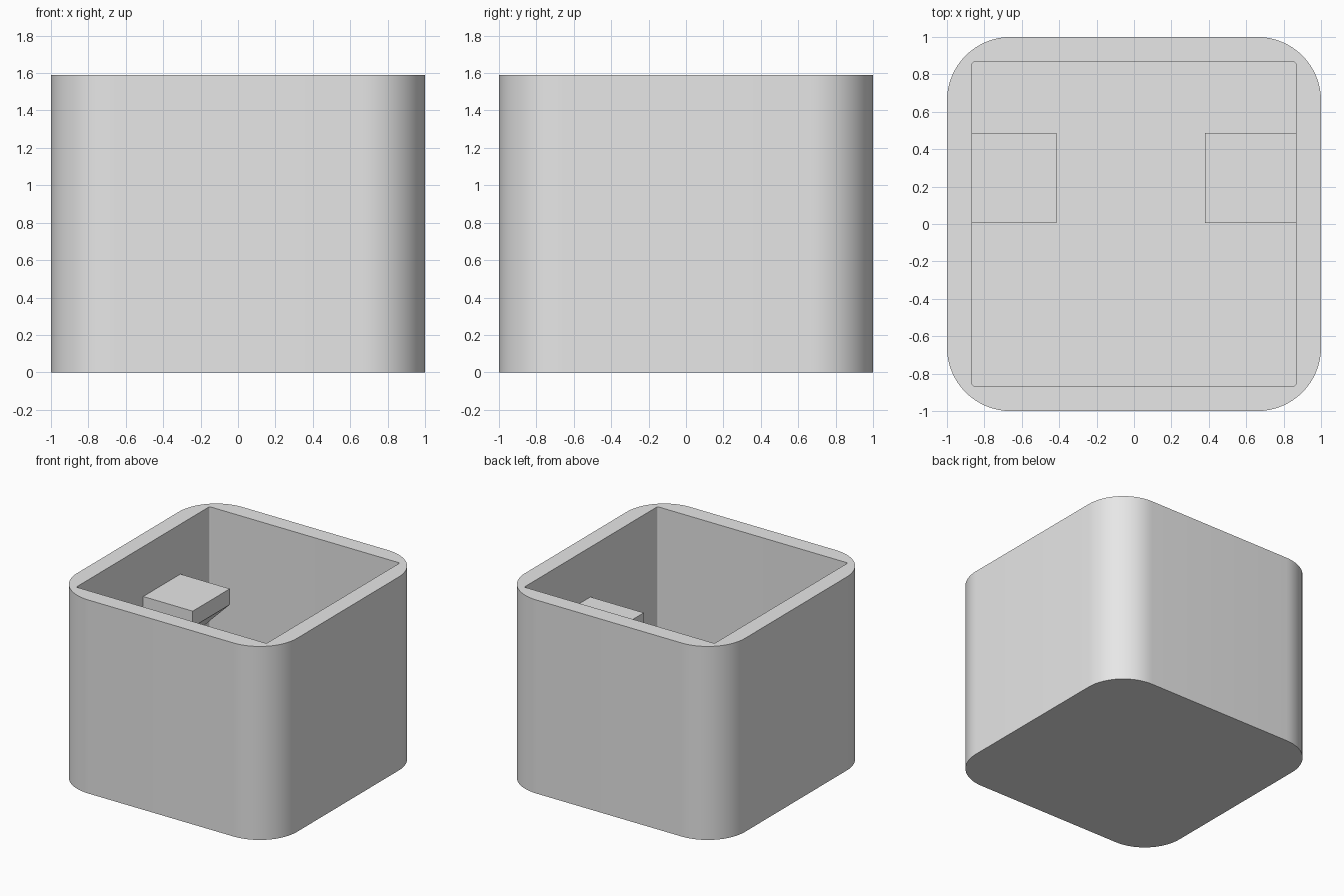
import bpy
import bmesh
from math import cos, sin, pi

HEIGHT = 1.59
FLOOR = 0.135
INNER = 0.865

cube = bpy.data.objects.get("Cube")
if cube:
    bpy.data.objects.remove(cube, do_unlink=True)

grey = bpy.data.materials.new("light grey")
grey.use_nodes = True
grey.diffuse_color = (0.8, 0.8, 0.8, 1)
grey.node_tree.nodes["Principled BSDF"].inputs["Base Color"].default_value = (0.8, 0.8, 0.8, 1)


def finish(bm, name):
    bmesh.ops.recalc_face_normals(bm, faces=bm.faces)
    mesh = bpy.data.meshes.new(name)
    bm.to_mesh(mesh)
    bm.free()
    mesh.materials.append(grey)
    obj = bpy.data.objects.new(name, mesh)
    bpy.context.collection.objects.link(obj)
    return obj


def rounded_square(bm, half, radius, z, steps=16):
    """Ring of vertices around a square with rounded corners."""
    ring = []
    c = half - radius
    for corner, (sx, sy) in enumerate([(1, 1), (-1, 1), (-1, -1), (1, -1)]):
        for i in range(steps + 1):
            a = (corner + i / steps) * pi / 2
            ring.append(bm.verts.new((sx * c + radius * cos(a), sy * c + radius * sin(a), z)))
    return ring


# Open box: rounded outside, nearly square cavity
bm = bmesh.new()
rings = [
    rounded_square(bm, 1, 0.34, 0),
    rounded_square(bm, 1, 0.34, HEIGHT),
    rounded_square(bm, INNER, 0.01, HEIGHT),
    rounded_square(bm, INNER, 0.01, FLOOR),
]
for low, high in zip(rings, rings[1:]):
    for i in range(len(low)):
        bm.faces.new((low[i - 1], low[i], high[i], high[i - 1]))
bm.faces.new(rings[0])
bm.faces.new(rings[-1])
box = finish(bm, "open_box")
bpy.ops.object.select_all(action='DESELECT')
box.select_set(True)
bpy.context.view_layer.objects.active = box
bpy.ops.object.shade_smooth_by_angle(angle=pi / 6)


# Wall brackets: flat ledge with a sloping underside
def bracket(name, side, tip, top=1.18, thick=0.13, y0=0.005, y1=0.487):
    wall = INNER + 0.02
    profile = [(wall, top), (tip, top), (tip, top - thick), (wall, top - thick - (wall - tip))]
    bm = bmesh.new()
    face = bm.faces.new([bm.verts.new((side * x, y0, z)) for x, z in profile])
    moved = bmesh.ops.extrude_face_region(bm, geom=[face], use_keep_orig=True)["geom"]
    verts = [v for v in moved if isinstance(v, bmesh.types.BMVert)]
    bmesh.ops.translate(bm, verts=verts, vec=(0, y1 - y0, 0))
    return finish(bm, name)


bracket("left_bracket", 1, 0.38)
bracket("right_bracket", -1, 0.415)
